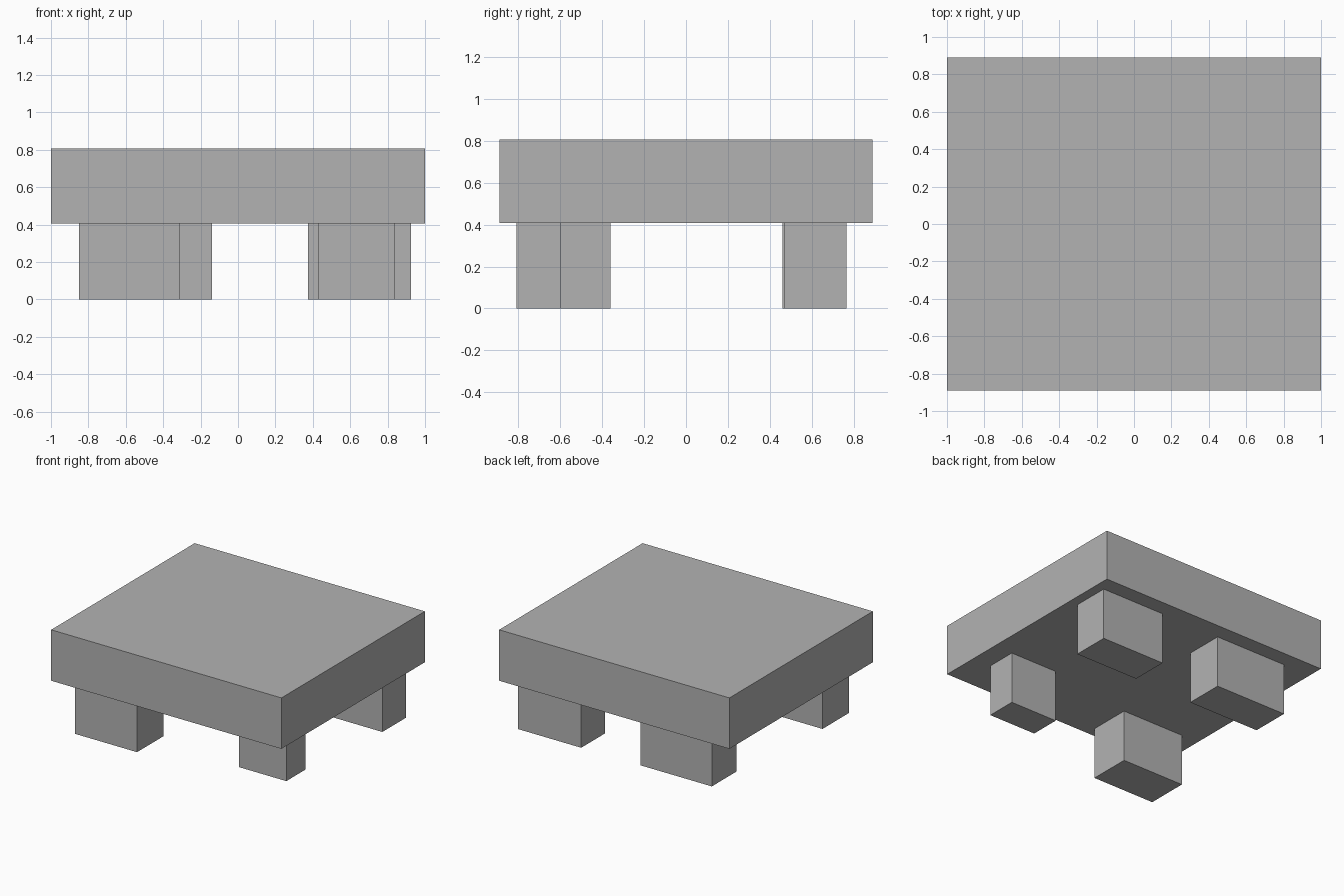
import bpy

default = bpy.data.objects.get("Cube")
if default:
    bpy.data.objects.remove(default, do_unlink=True)

TOP = 0.807
UNDERSIDE = 0.407

# Single plain grey
grey = bpy.data.materials.new("plain_grey")
grey.use_nodes = True
colour = (0.45, 0.45, 0.45, 1.0)
grey.diffuse_color = colour
grey.node_tree.nodes["Principled BSDF"].inputs["Base Color"].default_value = colour


def box(name, x, y, z):
    """Axis-aligned block from (min, max) pairs."""
    spans = (x, y, z)
    centre = [(a + b) / 2 for a, b in spans]
    bpy.ops.mesh.primitive_cube_add(size=1, location=centre)
    obj = bpy.context.object
    obj.name = name
    obj.scale = [b - a for a, b in spans]
    bpy.ops.object.transform_apply(location=False, rotation=False, scale=True)
    obj.data.materials.append(grey)
    return obj


# Thick table top
box("table_top", (-1, 1), (-0.89, 0.89), (UNDERSIDE, TOP))

# Uneven block legs that run up through the slab, just short of its top face
legs = {
    "front_right_leg": ((-0.85, -0.31), (-0.81, -0.48)),
    "front_left_leg": ((0.43, 0.84), (-0.60, -0.36)),
    "back_right_leg": ((-0.76, -0.14), (0.46, 0.765)),
    "back_left_leg": ((0.375, 0.925), (0.47, 0.765)),
}
for name, (x, y) in legs.items():
    box(name, x, y, (0, TOP - 0.001))
